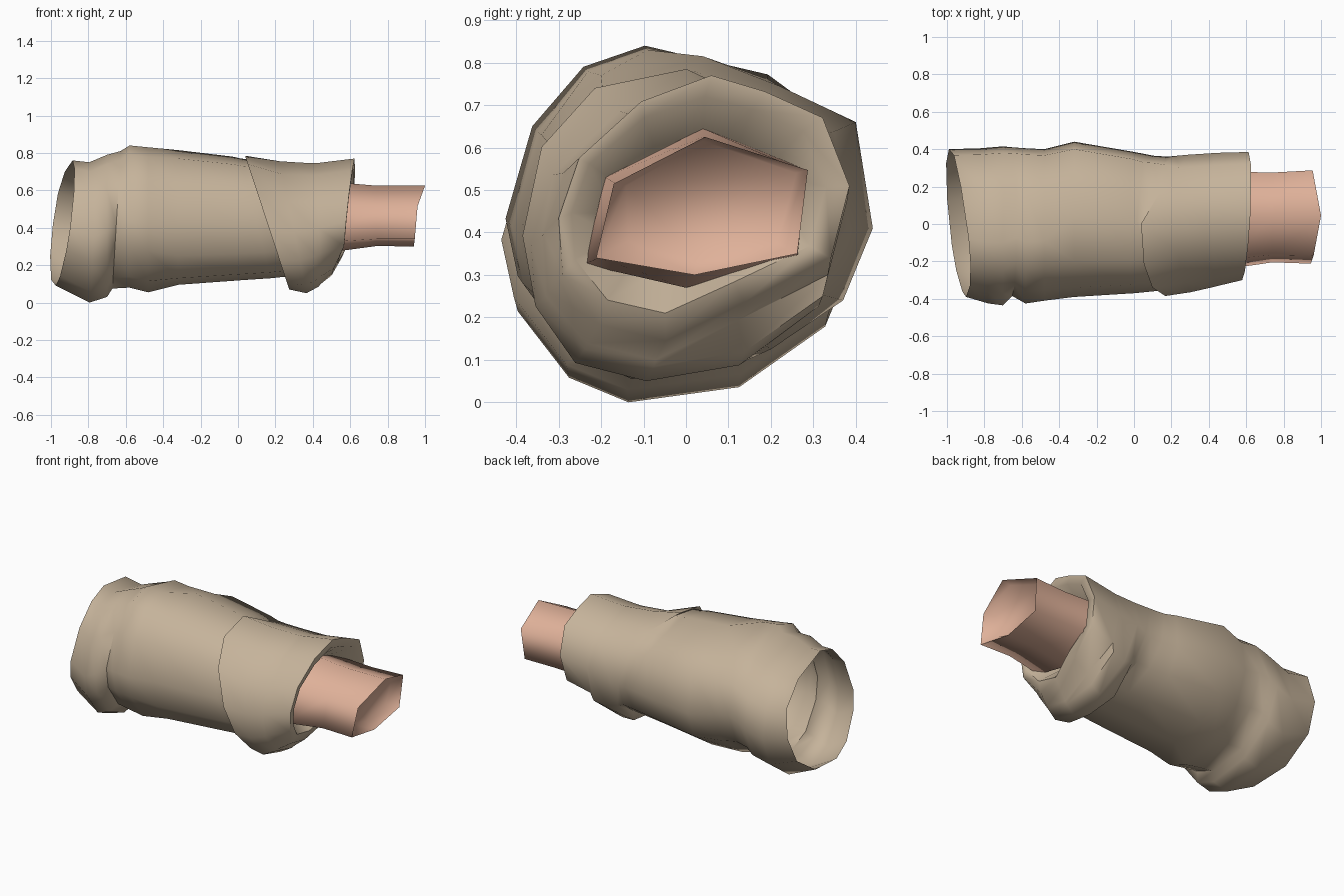
import bpy, math

def material(name, rgb):
    m = bpy.data.materials.new(name)
    m.diffuse_color = (*rgb, 1)
    return m

CLOTH = material("tan_cloth", (0.56, 0.45, 0.325))
SKIN = material("pink_skin", (0.74, 0.44, 0.32))

def loft(name, rings, mat, cap_end=False, angle=40):
    """Skin a list of equal-length point rings."""
    n = len(rings[0])
    verts = [p for r in rings for p in r]
    faces = []
    for k in range(len(rings) - 1):
        for i in range(n):
            j = (i + 1) % n
            faces.append((k*n + i, k*n + j, (k+1)*n + j, (k+1)*n + i))
    if cap_end:
        faces.append(tuple((len(rings) - 1)*n + i for i in range(n)))
    me = bpy.data.meshes.new(name)
    me.from_pydata(verts, [], faces)
    me.materials.append(mat)
    ob = bpy.data.objects.new(name, me)
    bpy.context.collection.objects.link(ob)
    bpy.ops.object.select_all(action='DESELECT')
    ob.select_set(True)
    bpy.context.view_layer.objects.active = ob
    bpy.ops.object.mode_set(mode='EDIT')
    bpy.ops.mesh.select_all(action='SELECT')
    bpy.ops.mesh.normals_make_consistent(inside=False)
    bpy.ops.object.mode_set(mode='OBJECT')
    bpy.ops.object.shade_smooth_by_angle(angle=math.radians(angle))
    return ob

# Uneven cross-sections of the sleeve (y, z), anticlockwise from +y
SHOULDER = [(.42, .41), (.385, .62), (.2, .765), (-.1, .84), (-.25, .785), (-.375, .63),
            (-.44, .39), (-.41, .24), (-.285, .065), (-.14, 0), (.13, .04), (.34, .2)]
MIDDLE = [(.44, .41), (.4, .66), (.22, .745), (.04, .815), (-.2, .77), (-.34, .63),
          (-.39, .42), (-.35, .25), (-.24, .13), (-.03, .095), (.2, .125), (.37, .24)]
FOLD = [(.385, .5), (.32, .67), (.18, .735), (.05, .775), (-.12, .71), (-.27, .57),
        (-.32, .42), (-.31, .28), (-.22, .155), (-.06, .115), (.15, .15), (.33, .28)]
CUFF = FOLD[:10] + [(.13, .21), (.34, .32)]

def ring(shape, x, y0, y1, z0, z1, sy=0, sz=0, bend=0):
    """Fit a cross-section to the extents and shear it along x."""
    ys, zs = [p[0] for p in shape], [p[1] for p in shape]
    pts = []
    for py, pz in shape:
        y = y0 + (py - min(ys))/(max(ys) - min(ys))*(y1 - y0)
        z = z0 + (pz - min(zs))/(max(zs) - min(zs))*(z1 - z0)
        pts.append((x + sy*y + sz*(z - 0.43) - bend*max(0, 0.3 - z), y, z))
    return pts

# Sleeve: open shoulder end, bunched folds, diagonal overlap, rolled cuff
sleeve = [
    (SHOULDER, -0.94, -0.39, 0.40, 0.09, 0.76, -0.12, 0.14),
    (SHOULDER, -0.80, -0.425, 0.405, 0.00, 0.75, -0.05, 0.0),
    (SHOULDER, -0.70, -0.435, 0.415, 0.03, 0.79),
    (SHOULDER, -0.65, -0.385, 0.41, 0.075, 0.81, 0, 0.06),
    (SHOULDER, -0.58, -0.425, 0.405, 0.08, 0.84),
    (SHOULDER, -0.48, -0.41, 0.40, 0.055, 0.83),
    (MIDDLE, -0.32, -0.39, 0.44, 0.095, 0.815),
    (MIDDLE, 0.00, -0.37, 0.385, 0.12, 0.78, 0, -0.08),
    (MIDDLE, 0.10, -0.36, 0.365, 0.13, 0.77, 0, -0.25),
    (MIDDLE, 0.175, -0.35, 0.36, 0.14, 0.765, 0, -0.33),
    (MIDDLE, 0.155, -0.385, 0.36, 0.07, 0.785, 0, -0.33),
    (FOLD, 0.29, -0.365, 0.37, 0.05, 0.755, 0, -0.2),
    (FOLD, 0.41, -0.34, 0.378, 0.085, 0.745, 0, -0.06),
    (CUFF, 0.43, -0.335, 0.38, 0.10, 0.745, 0, -0.04),
    (CUFF, 0.59, -0.30, 0.385, 0.145, 0.77, 0.04, 0.09, 0.4),
    (CUFF, 0.59, -0.27, 0.33, 0.21, 0.72, 0.04, 0.09, 0.4),
    (CUFF, 0.42, -0.17, 0.22, 0.33, 0.58),
]
rings = [ring(*s) for s in sleeve]
# The overlap dies out on the back of the sleeve
for i in (0, 1, 2, 11):
    rings[10][i] = tuple(a*0.65 + b*0.35 for a, b in zip(rings[9][i], rings[11][i]))
loft("sleeve", rings, CLOTH, angle=62)

# Forearm: six-sided stump with a sunken end
root = [(0.04, 0.645), (0.28, 0.55), (0.265, 0.345), (0, 0.27), (-0.24, 0.325), (-0.19, 0.53)]
waist = [(0.04, 0.625), (0.275, 0.545), (0.26, 0.35), (0.01, 0.302), (-0.205, 0.34), (-0.165, 0.515)]
tip = [(0.045, 0.625), (0.287, 0.547), (0.262, 0.35), (0.02, 0.30), (-0.212, 0.34), (-0.17, 0.515)]
core = [(0.04, 0.615), (0.26, 0.54), (0.215, 0.375), (0.03, 0.335), (-0.135, 0.38), (-0.14, 0.51)]
tip_x = [1.0, 0.955, 0.945, 0.94, 0.945, 0.96]
loft("forearm", [
    [(0.50, y, z) for y, z in root],
    [(0.74, y, z) for y, z in waist],
    [(x, y, z) for x, (y, z) in zip(tip_x, tip)],
    [(x - 0.06, y, z) for x, (y, z) in zip(tip_x, core)],
], SKIN, cap_end=True, angle=95)
